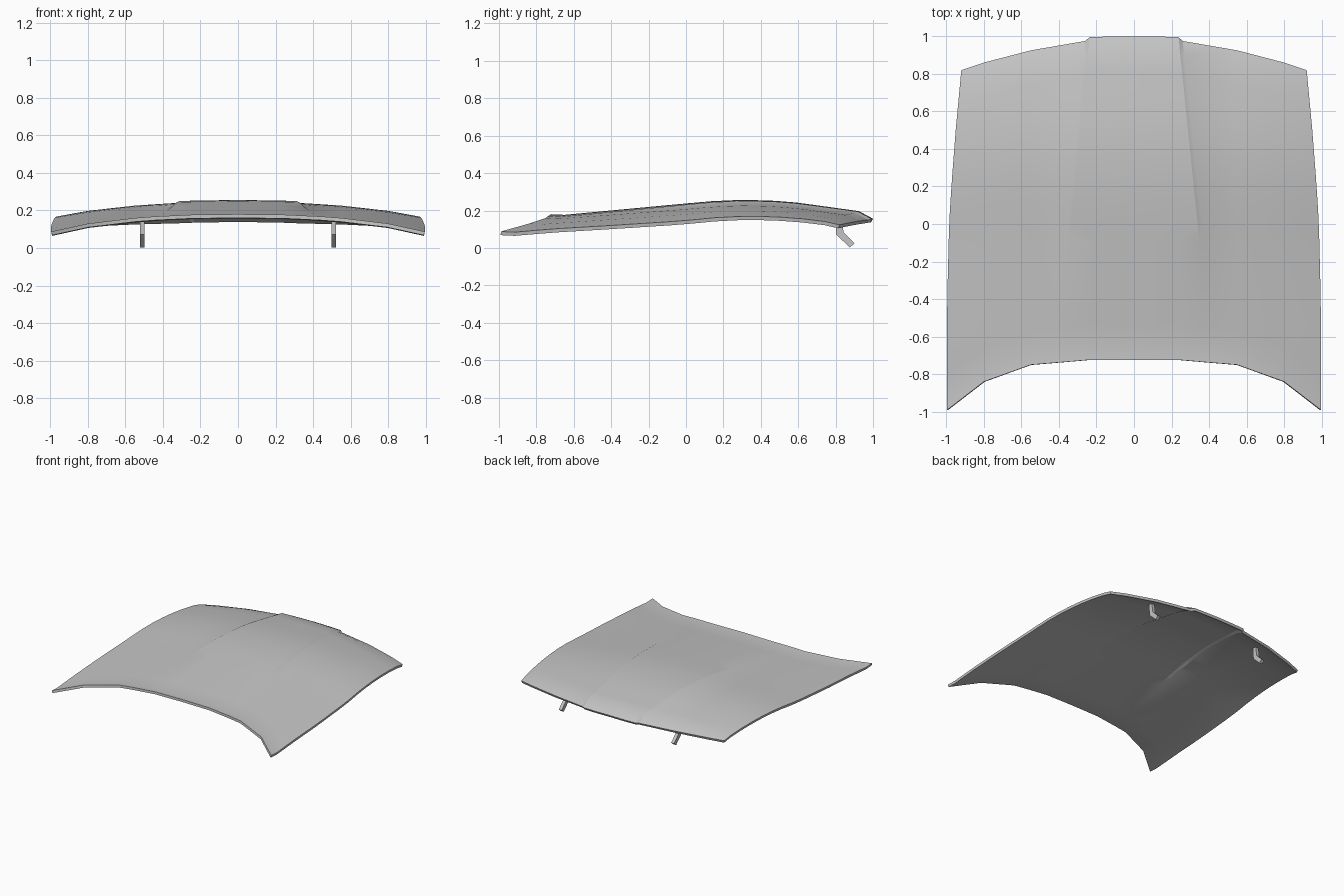
import bpy
import bmesh

cube = bpy.data.objects.get("Cube")
if cube:
    bpy.data.objects.remove(cube, do_unlink=True)

paint = bpy.data.materials.new("light_grey_paint")
paint.use_nodes = True
grey = (0.55, 0.55, 0.55, 1)
paint.diffuse_color = grey
bsdf = next(n for n in paint.node_tree.nodes if n.type == "BSDF_PRINCIPLED")
bsdf.inputs["Base Color"].default_value = grey


def lerp(a, b, t):
    return a + (b - a) * t


def along(points, p):
    """Height of a polyline at position p."""
    for (p0, h0), (p1, h1) in zip(points, points[1:]):
        if p <= p1:
            return lerp(h0, h1, (p - p0) / (p1 - p0))
    return points[-1][1]


def make_object(name, bm):
    mesh = bpy.data.meshes.new(name)
    bmesh.ops.recalc_face_normals(bm, faces=bm.faces) if name != "hood_panel" else None
    bm.to_mesh(mesh)
    bm.free()
    obj = bpy.data.objects.new(name, mesh)
    bpy.context.collection.objects.link(obj)
    mesh.materials.append(paint)
    return obj


# Curves that shape the panel
CENTRE = [(-1, .146), (-.65, .177), (0, .238), (.15, .251), (.3, .257),
          (.45, .254), (.6, .242), (.9, .2), (1, .187)]
DROOP = [(0, 0), (.25, .003), (.45, .011), (.55, .018), (.8, .04), (1, .07)]
SIDE = [(-1, .995), (-.4, .995), (0, .985), (.2, .973), (.5, .95), (.82, .92)]

# Columns: front x, back x, front y, back y, rear curl, outside the bulge
COLUMNS = [(0, 0, -.725, 1, .031, 0),
           (.25, .13, -.725, .999, .031, 0),
           (.415, .237, -.739, .995, .031, 0),
           (.44, .26, -.741, .975, .028, 1),
           (.55, .55, -.75, .925, .022, 1),
           (.8, .8, -.84, .86, .015, 1),
           (1, .92, -.99, .82, .008, 1)]
ROWS = 16


def panel_point(column, row):
    xf, xb, yf, yb, curl, outside = column
    lift = 0
    if row == 0:
        y, lift = yf, .01
    elif row == ROWS:
        y, lift = yb, -curl
    else:
        y = lerp(yf + .075, yb - .075, (row - 1) / (ROWS - 2))
    x = along(SIDE, y) if xf == 1 else lerp(xf, xb, (y - yf) / (yb - yf))
    fade = min(1, max(0, (y + .72) / .7))
    step = outside * fade * (.008 + .016 * x * x)
    return x, y, along(CENTRE, y) - along(DROOP, x) - step + lift


# Hood panel: one half grid, mirrored and given thickness
bm = bmesh.new()
grid = [[bm.verts.new(panel_point(c, r)) for r in range(ROWS + 1)] for c in COLUMNS]
for left, right in zip(grid, grid[1:]):
    for r in range(ROWS):
        bm.faces.new((left[r], right[r], right[r + 1], left[r + 1]))
hood = make_object("hood_panel", bm)
mirror = hood.modifiers.new("mirror", "MIRROR")
mirror.use_clip = True
shell = hood.modifiers.new("thickness", "SOLIDIFY")
shell.thickness = .02
shell.offset = -1
bpy.ops.object.select_all(action="DESELECT")
bpy.context.view_layer.objects.active = hood
hood.select_set(True)
bpy.ops.object.modifier_apply(modifier="mirror")
bpy.ops.object.modifier_apply(modifier="thickness")
bpy.ops.object.shade_smooth_by_angle(angle=.38)

# Bent hinge brackets under the rear edge
HINGE = [(.80, .165), (.803, .072), (.875, .003), (.902, .025), (.843, .083), (.83, .165)]
for name, x in (("left_hinge", .51), ("right_hinge", -.51)):
    bm = bmesh.new()
    face = bm.faces.new([bm.verts.new((x - .013, y, z)) for y, z in HINGE])
    extruded = bmesh.ops.extrude_face_region(bm, geom=[face])["geom"]
    verts = [v for v in extruded if isinstance(v, bmesh.types.BMVert)]
    bmesh.ops.translate(bm, verts=verts, vec=(.026, 0, 0))
    make_object(name, bm)
